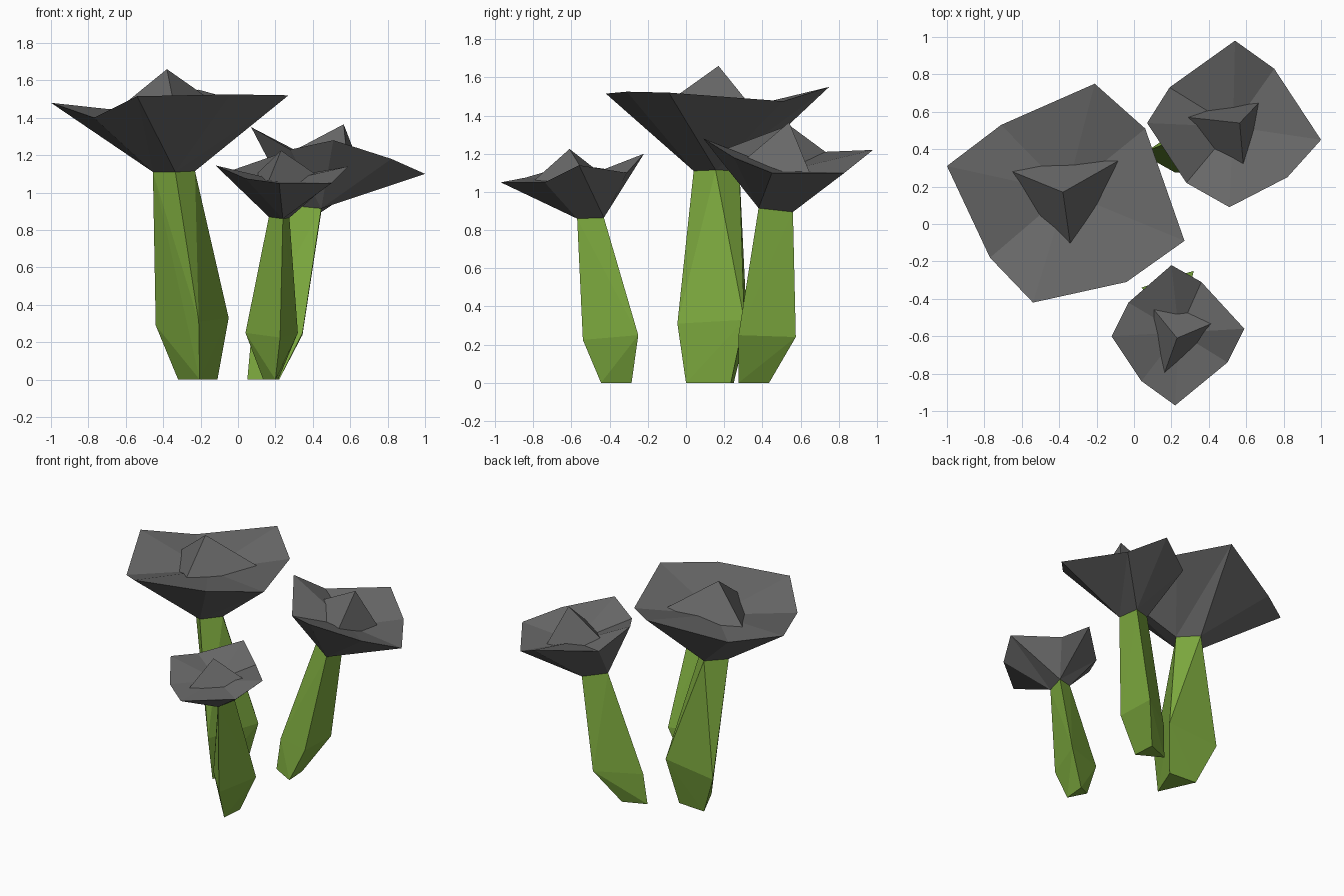
import bpy, bmesh
from mathutils import Vector

if "Cube" in bpy.data.objects:
    bpy.data.objects.remove(bpy.data.objects["Cube"])


def material(name, color):
    m = bpy.data.materials.new(name)
    m.diffuse_color = (*color, 1)
    m.use_nodes = True
    m.node_tree.nodes["Principled BSDF"].inputs["Base Color"].default_value = m.diffuse_color
    return m


GREEN = material("leaf green", (0.21, 0.41, 0.05))
GREY = material("dark grey", (0.14, 0.14, 0.14))


def finish(bm, name, mat):
    bmesh.ops.recalc_face_normals(bm, faces=bm.faces)
    me = bpy.data.meshes.new(name)
    bm.to_mesh(me)
    bm.free()
    me.materials.append(mat)
    bpy.context.collection.objects.link(bpy.data.objects.new(name, me))


def hull(name, points, mat):
    bm = bmesh.new()
    verts = [bm.verts.new(p) for p in points]
    res = bmesh.ops.convex_hull(bm, input=verts)
    junk = {v for v in res["geom_interior"] + res["geom_unused"]
            if isinstance(v, bmesh.types.BMVert)}
    bmesh.ops.delete(bm, geom=list(junk), context='VERTS')
    finish(bm, name, mat)


def cap(name, rim, neck, center):
    """Funnel from the neck up to the wavy rim, then a shallow dish."""
    bm = bmesh.new()
    mid = sum((Vector(p) for p in neck), Vector()) / len(neck)
    r = [bm.verts.new(p) for p in rim]
    n = [bm.verts.new(p) for p in neck]
    c = bm.verts.new(center)

    def near(v):
        d = (v.co - mid).xy.normalized()
        return max(n, key=lambda k: (k.co - mid).xy.normalized().dot(d))

    for i, a in enumerate(r):
        b = r[(i + 1) % len(r)]
        na, nb = near(a), near(b)
        bm.faces.new((a, b, c))
        bm.faces.new((a, b, nb))
        if na is not nb:
            bm.faces.new((a, nb, na))
    bm.faces.new(n)
    finish(bm, name, GREY)


def spike(name, apex, corners):
    """Three-sided point, extended a little so it sinks into the dish."""
    a = Vector(apex)
    hull(name, [a] + [a + (Vector(p) - a) * 1.2 for p in corners], GREY)


def mushroom(label, foot, knee, neck, rim, center, apex, corners):
    hull(label + "_stem", [(x, y, 0) for x, y in foot] + knee + neck, GREEN)
    cap(label + "_cap", rim, neck, center)
    spike(label + "_spike", apex, corners)


# large mushroom, left
mushroom(
    "large",
    [(-.205, 0), (-.11, .235), (-.32, .25)],
    [(-.21, -.045, .31), (-.05, .305, .33), (-.44, .32, .29)],
    [(-.335, .04, 1.11), (-.23, .155, 1.115), (-.34, .28, 1.11), (-.455, .16, 1.11)],
    [(-1, .31, 1.48), (-.71, .53, 1.44), (-.21, .75, 1.55), (.06, .51, 1.475),
     (.27, -.09, 1.52), (-.04, -.31, 1.525), (-.54, -.42, 1.515), (-.77, -.18, 1.40)],
    (-.36, .17, 1.41), (-.38, .17, 1.66),
    [(-.65, .28, 1.44), (-.08, .34, 1.45), (-.34, -.11, 1.46)])

# medium mushroom, back right
mushroom(
    "medium",
    [(.05, .37), (.22, .275), (.21, .435)],
    [(.07, .39, .22), (.345, .275, .25), (.345, .575, .24)],
    [(.29, .48, .93), (.445, .38, .915), (.445, .56, .895)],
    [(.07, .54, 1.35), (.19, .73, 1.21), (.54, .98, 1.22), (.75, .83, 1.10),
     (1, .45, 1.10), (.82, .25, 1.18), (.51, .09, 1.28), (.28, .22, 1.23)],
    (.53, .52, 1.11), (.565, .54, 1.365),
    [(.29, .57, 1.22), (.66, .64, 1.12), (.585, .31, 1.17)])

# small mushroom, front right
mushroom(
    "small",
    [(.2, -.445), (.215, -.285), (.135, -.32)],
    [(.225, -.54, .225), (.32, -.25, .25), (.04, -.34, .25)],
    [(.24, -.57, .86), (.275, -.43, .865), (.165, -.46, .87)],
    [(-.12, -.6, 1.145), (-.03, -.42, 1.12), (.2, -.22, 1.2), (.36, -.31, 1.1),
     (.59, -.56, 1.14), (.5, -.74, 1.05), (.22, -.97, 1.05), (.04, -.84, 1.075)],
    (.24, -.58, 1.06), (.23, -.61, 1.225),
    [(.10, -.45, 1.10), (.42, -.53, 1.095), (.165, -.79, 1.065)])
